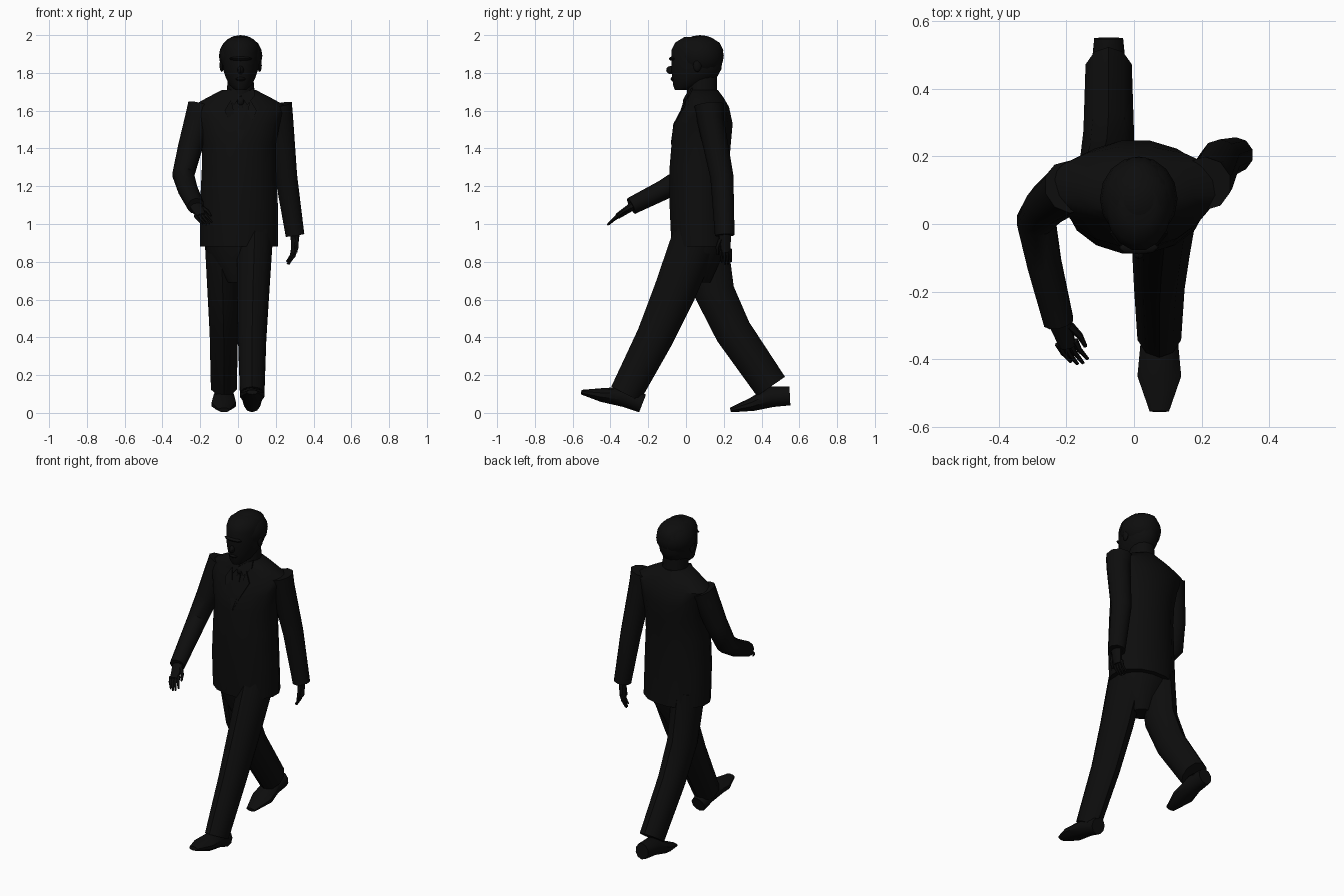
import bpy, bmesh, math
from mathutils import Vector, Matrix

cube = bpy.data.objects.get("Cube")
if cube:
    bpy.data.objects.remove(cube, do_unlink=True)

black = bpy.data.materials.new("near_black")
black.use_nodes = True
colour = (0.004, 0.004, 0.004, 1)
black.diffuse_color = colour
black.node_tree.nodes["Principled BSDF"].inputs["Base Color"].default_value = colour


def finish(name, bm):
    """Turn the bmesh into a shaded object with the single material."""
    bmesh.ops.recalc_face_normals(bm, faces=bm.faces[:])
    mesh = bpy.data.meshes.new(name)
    bm.to_mesh(mesh)
    bm.free()
    mesh.materials.append(black)
    obj = bpy.data.objects.new(name, mesh)
    bpy.context.collection.objects.link(obj)
    bpy.ops.object.select_all(action='DESELECT')
    obj.select_set(True)
    bpy.context.view_layer.objects.active = obj
    bpy.ops.object.shade_smooth_by_angle(angle=math.radians(40))


def skin(name, frames, sides):
    """Join rings given as (centre, half axis u, half axis v) into a closed body."""
    bm = bmesh.new()
    rings = []
    for centre, u, v in frames:
        angles = [math.tau * (i + 0.5) / sides for i in range(sides)]
        rings.append([bm.verts.new(centre + u * math.cos(a) + v * math.sin(a)) for a in angles])
    for lower, upper in zip(rings, rings[1:]):
        for i in range(sides):
            j = (i + 1) % sides
            bm.faces.new((lower[i], lower[j], upper[j], upper[i]))
    bm.faces.new(rings[0])
    bm.faces.new(rings[-1])
    finish(name, bm)


def stack(name, x, rows, sides=16):
    """Level oval rings, each given as (height, y, half width, half depth)."""
    skin(name, [(Vector((x, y, z)), Vector((width, 0, 0)), Vector((0, depth, 0)))
                for z, y, width, depth in rows], sides)


def tube(name, points, depths, widths, sides=10, across=Vector((1, 0, 0))):
    """Sweep an oval section along a path."""
    points = [Vector(p) for p in points]
    last = len(points) - 1
    frames = []
    for i, p in enumerate(points):
        tangent = (points[min(i + 1, last)] - points[max(i - 1, 0)]).normalized()
        v = tangent.cross(across).normalized()
        u = v.cross(tangent)
        frames.append((p, u * widths[i], v * depths[i]))
    skin(name, frames, sides)


def limb(name, points, start, end, flat=1.0, sides=10, across=Vector((1, 0, 0))):
    """Tube whose thickness changes evenly from start to end."""
    steps = len(points) - 1
    depths = [start + (end - start) * i / steps for i in range(steps + 1)]
    tube(name, points, depths, [d * flat for d in depths], sides, across)


def blob(name, centre, size, segments=12):
    """Ellipsoid with the given half sizes."""
    bm = bmesh.new()
    matrix = Matrix.Translation(centre) @ Matrix.Diagonal((*size, 1))
    bmesh.ops.create_uvsphere(bm, u_segments=segments, v_segments=segments // 2 + 2,
                              radius=1, matrix=matrix)
    finish(name, bm)


def plate(name, outline):
    """Thin panel facing forward."""
    bm = bmesh.new()
    front = [bm.verts.new(p) for p in outline]
    back = [bm.verts.new((x, y + 0.008, z)) for x, y, z in outline]
    bm.faces.new(front)
    bm.faces.new(back[::-1])
    for i in range(len(front)):
        j = (i + 1) % len(front)
        bm.faces.new((front[i], back[i], back[j], front[j]))
    finish(name, bm)


def hand(name, wrist, forward, across, bend):
    """Palm, four curled fingers and a thumb."""
    wrist, forward, across, bend = (Vector(v) for v in (wrist, forward, across, bend))
    forward.normalize()
    across = (across - forward * across.dot(forward)).normalized()
    limb(name + "_palm", [wrist + forward * d for d in (-0.03, 0.03, 0.09)],
         0.024, 0.016, 1.6, 8, across)
    for k in range(4):
        offset = k - 1.5
        base = wrist + forward * 0.075 + across * offset * 0.017
        reach = forward * (0.085 - 0.012 * abs(offset))
        limb(f"{name}_finger_{k + 1}", [base, base + reach / 2 + bend / 4, base + reach + bend],
             0.011, 0.005, 1, 6, across)
    base = wrist + forward * 0.02 + across * 0.025
    limb(name + "_thumb", [base, base + forward * 0.04 + across * 0.02,
                           base + forward * 0.08 + across * 0.02 + bend / 3],
         0.014, 0.006, 1, 6, across)


# Jacket from hem to collar, and the trouser seat beneath it
stack("jacket", 0.005, [
    (0.88, 0.08, 0.21, 0.16), (1.1, 0.07, 0.21, 0.16), (1.3, 0.07, 0.2, 0.16),
    (1.42, 0.08, 0.2, 0.16), (1.53, 0.09, 0.22, 0.16), (1.62, 0.11, 0.26, 0.12),
    (1.67, 0.1, 0.17, 0.1), (1.71, 0.09, 0.09, 0.08)])
stack("trouser_seat", 0, [
    (0.98, 0.08, 0.17, 0.14), (0.86, 0.08, 0.17, 0.13), (0.69, 0.07, 0.06, 0.06)])

# Trouser legs, the left one striding forward
limb("left_trouser_leg", [
    (0.09, 0.06, 0.95), (0.08, -0.06, 0.64), (0.075, -0.165, 0.4), (0.075, -0.32, 0.1)],
    0.125, 0.085, 0.8)
limb("right_trouser_leg", [
    (-0.09, 0.1, 0.95), (-0.08, 0.15, 0.64), (-0.075, 0.25, 0.43), (-0.075, 0.45, 0.14)],
    0.115, 0.09, 0.8)

# Shoes, from heel to toe
shoes = {
    "left_shoe": (0.075, [(-0.23, 0.05), (-0.32, 0.085), (-0.45, 0.095), (-0.555, 0.11)]),
    "right_shoe": (-0.075, [(0.55, 0.09), (0.45, 0.085), (0.35, 0.045), (0.235, 0.015)])}
for name, (x, path) in shoes.items():
    tube(name, [(x, y, z) for y, z in path],
         [0.05, 0.055, 0.036, 0.012], [0.045, 0.055, 0.068, 0.03])

# Sleeves: the right arm swings forward, the left arm hangs back
limb("right_sleeve", [
    (-0.19, 0.11, 1.62), (-0.215, 0.09, 1.54), (-0.255, 0.06, 1.4), (-0.29, 0.01, 1.26),
    (-0.265, -0.12, 1.18), (-0.223, -0.29, 1.095)], 0.08, 0.046)
limb("left_sleeve", [
    (0.21, 0.12, 1.63), (0.225, 0.13, 1.55), (0.255, 0.19, 1.25), (0.302, 0.205, 0.94)],
    0.08, 0.052)
hand("right_hand", (-0.22, -0.29, 1.09), (0.25, -0.75, -0.5), (0.8, 0.3, 0.3), (0.02, 0, -0.01))
hand("left_hand", (0.302, 0.205, 0.94), (-0.05, 0.06, -1), (0.3, -1, 0), (-0.03, 0, 0))

# Neck, head and hair
middle = 0.014
stack("neck", middle, [(1.65, 0.085, 0.08, 0.08), (1.8, 0.085, 0.066, 0.08)])
stack("head", middle, [
    (1.71, -0.02, 0.03, 0.04), (1.735, 0.01, 0.06, 0.08), (1.775, 0.045, 0.08, 0.12),
    (1.82, 0.055, 0.095, 0.135), (1.92, 0.06, 0.1, 0.14), (1.96, 0.06, 0.09, 0.12),
    (1.99, 0.06, 0.05, 0.07)])
blob("hair", (middle, 0.075, 1.89), (0.115, 0.125, 0.11), 16)

# Face
blob("nose", (middle, -0.08, 1.815), (0.017, 0.025, 0.022), 8)
blob("lips", (middle, -0.065, 1.768), (0.027, 0.017, 0.012), 8)
blob("brow", (middle, -0.07, 1.875), (0.06, 0.02, 0.012), 8)

# Ears, shirt collar points and lapels, mirrored
for side, label in ((-1, "right"), (1, "left")):
    blob(label + "_ear", (middle + side * 0.1, 0.06, 1.84), (0.012, 0.022, 0.035), 8)
    collar = [(0, -0.005, 1.68), (0.035, -0.02, 1.63), (0.075, 0.01, 1.68), (0.07, 0.03, 1.72)]
    lapel = [(0, -0.08, 1.42), (0.055, -0.067, 1.53), (0.085, -0.03, 1.6), (0.05, -0.01, 1.66)]
    for part, outline in (("_collar", collar), ("_lapel", lapel)):
        plate(label + part, [(middle + side * x, y, z) for x, y, z in outline])

# Tie
blob("tie_knot", (middle, 0, 1.65), (0.02, 0.016, 0.025), 8)
plate("tie_blade", [(middle + x, y, z) for x, y, z in (
    (0, -0.08, 1.43), (0.023, -0.07, 1.5), (0.01, -0.012, 1.63),
    (-0.01, -0.012, 1.63), (-0.023, -0.07, 1.5))])
